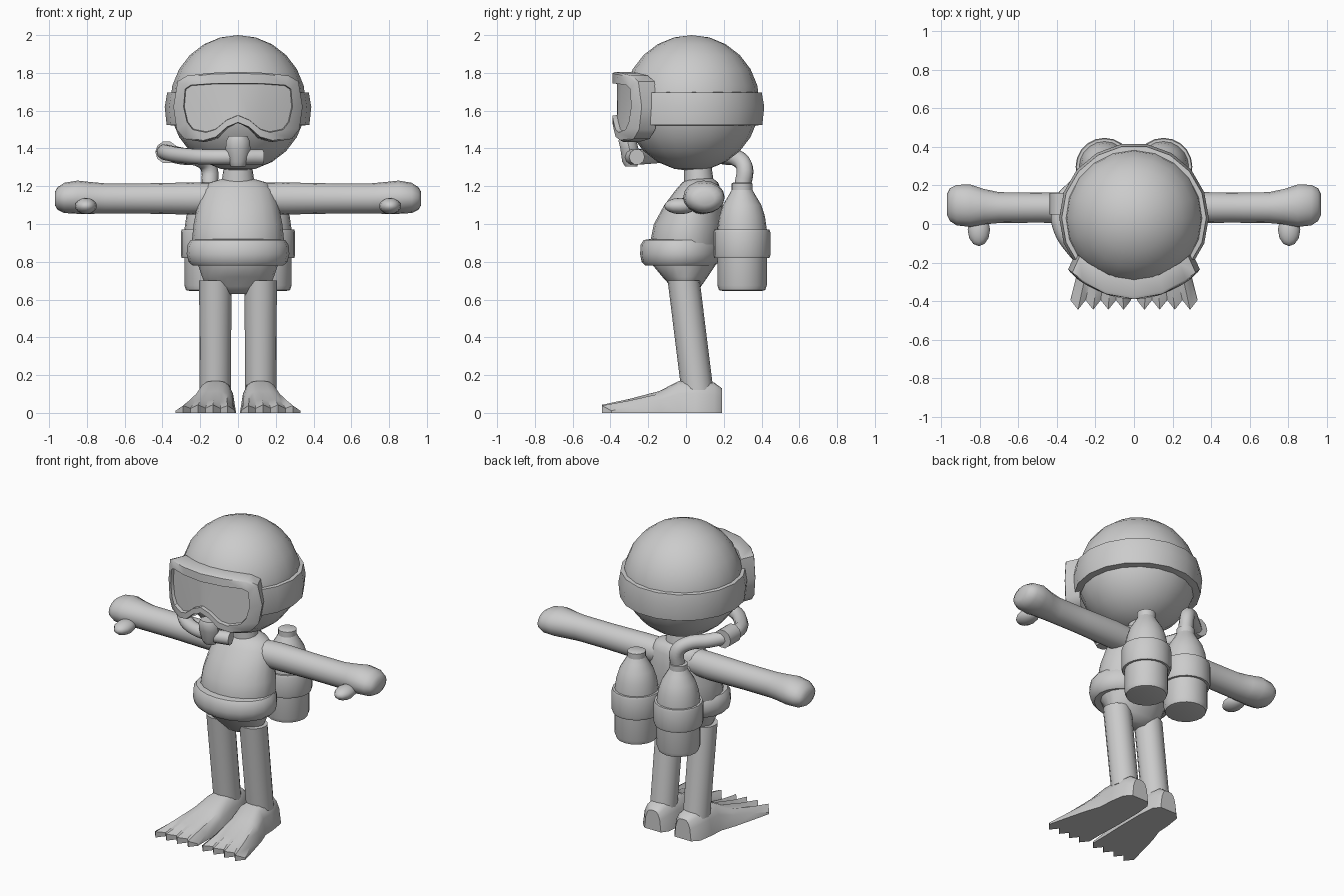
import bpy, bmesh, math
from math import sin, cos, pi

if "Cube" in bpy.data.objects:
    bpy.data.objects.remove(bpy.data.objects["Cube"])

grey = bpy.data.materials.new("plain_grey")
grey.diffuse_color = (0.6, 0.6, 0.6, 1)
grey.use_nodes = True
grey.node_tree.nodes["Principled BSDF"].inputs["Base Color"].default_value = grey.diffuse_color


def finish(ob, name, angle=40):
    ob.name = name
    ob.data.materials.clear()
    ob.data.materials.append(grey)
    bpy.ops.object.select_all(action='DESELECT')
    ob.select_set(True)
    bpy.context.view_layer.objects.active = ob
    bpy.ops.object.shade_smooth_by_angle(angle=math.radians(angle))
    return ob


def build(name, verts, faces, angle=40):
    me = bpy.data.meshes.new(name)
    me.from_pydata(verts, [], faces)
    bm = bmesh.new()
    bm.from_mesh(me)
    bmesh.ops.remove_doubles(bm, verts=bm.verts, dist=1e-5)
    bmesh.ops.recalc_face_normals(bm, faces=bm.faces)
    bm.to_mesh(me)
    bm.free()
    ob = bpy.data.objects.new(name, me)
    bpy.context.collection.objects.link(ob)
    return finish(ob, name, angle)


def loft(name, rings, caps=True, angle=40):
    """Skin closed rings that all have the same number of points."""
    n = len(rings[0])
    verts = [p for r in rings for p in r]
    faces = [(i*n+j, i*n+(j+1) % n, (i+1)*n+(j+1) % n, (i+1)*n+j)
             for i in range(len(rings)-1) for j in range(n)]
    if caps:
        faces += [tuple(range(n)), tuple(range(len(verts)-n, len(verts)))]
    return build(name, verts, faces, angle)


def upright(name, sections, n=20, cx=0, angle=40):
    """Stacked ellipses: (z, centre y, x radius, y radius)."""
    return loft(name, [[(cx+rx*cos(2*pi*k/n), cy+ry*sin(2*pi*k/n), z) for k in range(n)]
                       for z, cy, rx, ry in sections], angle=angle)


def ball(name, loc, scale, seg=20, rings=12):
    bpy.ops.mesh.primitive_uv_sphere_add(segments=seg, ring_count=rings, location=loc)
    ob = bpy.context.object
    ob.scale = scale
    return finish(ob, name)


def tube(name, pts, r):
    cu = bpy.data.curves.new(name, 'CURVE')
    cu.dimensions = '3D'
    cu.bevel_depth, cu.bevel_resolution, cu.resolution_u = r, 3, 5
    cu.use_fill_caps = True
    sp = cu.splines.new('BEZIER')
    sp.bezier_points.add(len(pts)-1)
    for b, p in zip(sp.bezier_points, pts):
        b.co = p
        b.handle_left_type = b.handle_right_type = 'AUTO'
    ob = bpy.data.objects.new(name, cu)
    bpy.context.collection.objects.link(ob)
    bpy.ops.object.select_all(action='DESELECT')
    ob.select_set(True)
    bpy.context.view_layer.objects.active = ob
    bpy.ops.object.convert(target='MESH')
    return finish(bpy.context.object, name)


# Head and neck
ball("head", (0, 0.03, 1.64), (0.36, 0.36, 0.36))
upright("neck", [(1.20, 0.07, 0.09, 0.08), (1.34, 0.06, 0.07, 0.07)])

# Torso, hips and waist ring
upright("torso", [(0.63, 0.0, 0.08, 0.05), (0.67, 0.0, 0.17, 0.08), (0.72, -0.005, 0.19, 0.12),
                  (0.78, -0.01, 0.21, 0.165), (0.90, 0.0, 0.245, 0.19), (1.0, 0.015, 0.235, 0.185),
                  (1.1, 0.04, 0.215, 0.155), (1.18, 0.065, 0.19, 0.12), (1.22, 0.075, 0.15, 0.095),
                  (1.24, 0.08, 0.08, 0.065)], angle=60)
upright("waist_ring", [(0.785, -0.03, 0.19, 0.15), (0.78, -0.03, 0.24, 0.185), (0.80, -0.03, 0.262, 0.205),
                       (0.84, -0.03, 0.272, 0.213), (0.89, -0.03, 0.268, 0.21),
                       (0.915, -0.03, 0.25, 0.195), (0.92, -0.03, 0.20, 0.16)])

# Head strap: partial ring open at the front
profile = [(0.33, 1.70), (0.375, 1.695), (0.388, 1.62), (0.378, 1.525), (0.33, 1.52)]
a0, a1 = math.radians(-40), math.radians(220)
loft("head_strap", [[(r*cos(a), 0.032+r*sin(a), z) for r, z in profile]
                    for a in (a0+(a1-a0)*i/13 for i in range(14))], angle=25)

# Dive mask: curved frame with a recessed lens
outer = [(0, 1.805), (0.15, 1.80), (0.27, 1.785), (0.32, 1.755), (0.342, 1.62), (0.325, 1.50),
         (0.285, 1.45), (0.19, 1.435), (0.12, 1.455), (0.06, 1.51), (0, 1.535)]
inner = [(0, 1.745), (0.14, 1.743), (0.25, 1.735), (0.28, 1.715), (0.288, 1.62), (0.27, 1.54),
         (0.24, 1.50), (0.17, 1.485), (0.12, 1.50), (0.06, 1.55), (0, 1.575)]


def mask_ring(half, dy, sx=1.0, zs=1.0):
    pts = half + [(-x, z) for x, z in half[-2:0:-1]]
    return [(x*sx, -0.39+1.2*x*x+dy, 1.62+(z-1.62)*zs) for x, z in pts]


loft("mask_frame", [mask_ring(outer, 0.10, 0.88), mask_ring(outer, 0.015),
                    mask_ring(outer, 0, 0.97, 0.96), mask_ring(inner, 0),
                    mask_ring(inner, 0.03, 0.98, 0.97)], caps=False)
ring = mask_ring(inner, 0.025)
m, n = len(inner), len(ring)
lens_faces = []
for k in range(5):
    lens_faces += [(k, k+1, m-2-k, m-1-k), ((n-k) % n, n-k-1, n-(m-2-k), (n-(m-1-k)) % n)]
lens_faces = [tuple(dict.fromkeys(f)) for f in lens_faces]
build("mask_lens", ring, [f for f in lens_faces if len(f) > 2])

# Mouthpiece and breathing hose
upright("mouthpiece", [(1.305, -0.29, 0.04, 0.035), (1.33, -0.295, 0.05, 0.045), (1.40, -0.30, 0.066, 0.05),
                       (1.44, -0.31, 0.062, 0.05), (1.465, -0.31, 0.05, 0.04)], n=10)
tube("mouth_tube", [(0.13, -0.26, 1.355), (0, -0.285, 1.355), (-0.17, -0.25, 1.355),
                    (-0.31, -0.13, 1.365), (-0.385, 0.0, 1.38), (-0.385, 0.09, 1.38)], 0.042)
tube("tank_hose", [(-0.15, 0.30, 1.20), (-0.155, 0.31, 1.30), (-0.20, 0.275, 1.345),
                   (-0.30, 0.19, 1.36), (-0.385, 0.11, 1.38)], 0.045)
tube("hose_joint", [(-0.378, 0.05, 1.38), (-0.378, 0.16, 1.38)], 0.06)

for side, s in (("left", 1), ("right", -1)):
    # Arm with rounded hand
    n = 16
    arm = [(0.08, 0.075, 1.135, 0.08, 0.08), (0.25, 0.085, 1.135, 0.082, 0.085),
           (0.50, 0.085, 1.135, 0.078, 0.08), (0.70, 0.085, 1.135, 0.08, 0.08),
           (0.78, 0.09, 1.138, 0.092, 0.084), (0.85, 0.095, 1.142, 0.11, 0.088),
           (0.92, 0.098, 1.138, 0.105, 0.08), (0.955, 0.10, 1.135, 0.085, 0.06),
           (0.97, 0.10, 1.135, 0.055, 0.035)]
    loft(side+"_arm", [[(s*x, cy+ry*cos(2*pi*k/n), cz+rz*sin(2*pi*k/n)) for k in range(n)]
                       for x, cy, cz, ry, rz in arm], angle=60)
    ball(side+"_thumb", (s*0.805, -0.03, 1.095), (0.058, 0.085, 0.043), 12, 8)

    # Leg
    upright(side+"_leg", [(0.12, 0.06, 0.083, 0.085), (0.40, 0.025, 0.084, 0.085),
                          (0.70, -0.012, 0.086, 0.085)], n=16, cx=s*0.12)

    # Flipper: (y, inner x, outer x, height, toe ridge)
    rings = []
    for y, xi, xo, h, ridge in [(0.19, 0.05, 0.17, 0.13, 0), (0.15, 0.02, 0.21, 0.16, 0),
                                (0.05, 0.01, 0.225, 0.17, 0), (-0.04, 0.01, 0.23, 0.168, 0),
                                (-0.14, 0.01, 0.265, 0.115, 0.1), (-0.30, 0.015, 0.305, 0.068, 0.5),
                                (-0.42, 0.015, 0.33, 0.034, 1)]:
        low, top = [], []
        for k in range(9):
            t = k/8
            tip = ridge if k % 2 else -ridge
            yy = y-0.025*tip*ridge
            x = xi+(xo-xi)*t
            xt = x-(x-(xi+xo)/2)*0.15*(1-ridge)
            low.append((s*x, yy, 0))
            top.append((s*xt, yy, h*(1-0.4*abs(2*t-1)**4)+0.009*tip))
        rings.append(low+top[::-1])
    verts = [p for r in rings for p in r]
    faces = [(i*18+j, i*18+(j+1) % 18, i*18+18+(j+1) % 18, i*18+18+j) for i in range(6) for j in range(18)]
    faces += [(b+k, b+k+1, b+16-k, b+17-k) for b in (0, 108) for k in range(8)]
    build(side+"_flipper", verts, faces)

    # Air tank with band and valve cap
    def lathe(name, prof):
        upright(side+name, [(z, 0.297, r, r) for z, r in prof], cx=s*0.153, angle=35)
    lathe("_tank", [(0.645, 0.10), (0.65, 0.122), (0.675, 0.131), (0.97, 0.131), (1.04, 0.121),
                    (1.10, 0.102), (1.15, 0.072), (1.18, 0.055)])
    lathe("_tank_band", [(0.82, 0.12), (0.82, 0.145), (0.835, 0.15), (0.955, 0.15), (0.97, 0.145), (0.97, 0.12)])
    lathe("_tank_cap", [(1.17, 0.045), (1.175, 0.055), (1.215, 0.055), (1.22, 0.045)])
